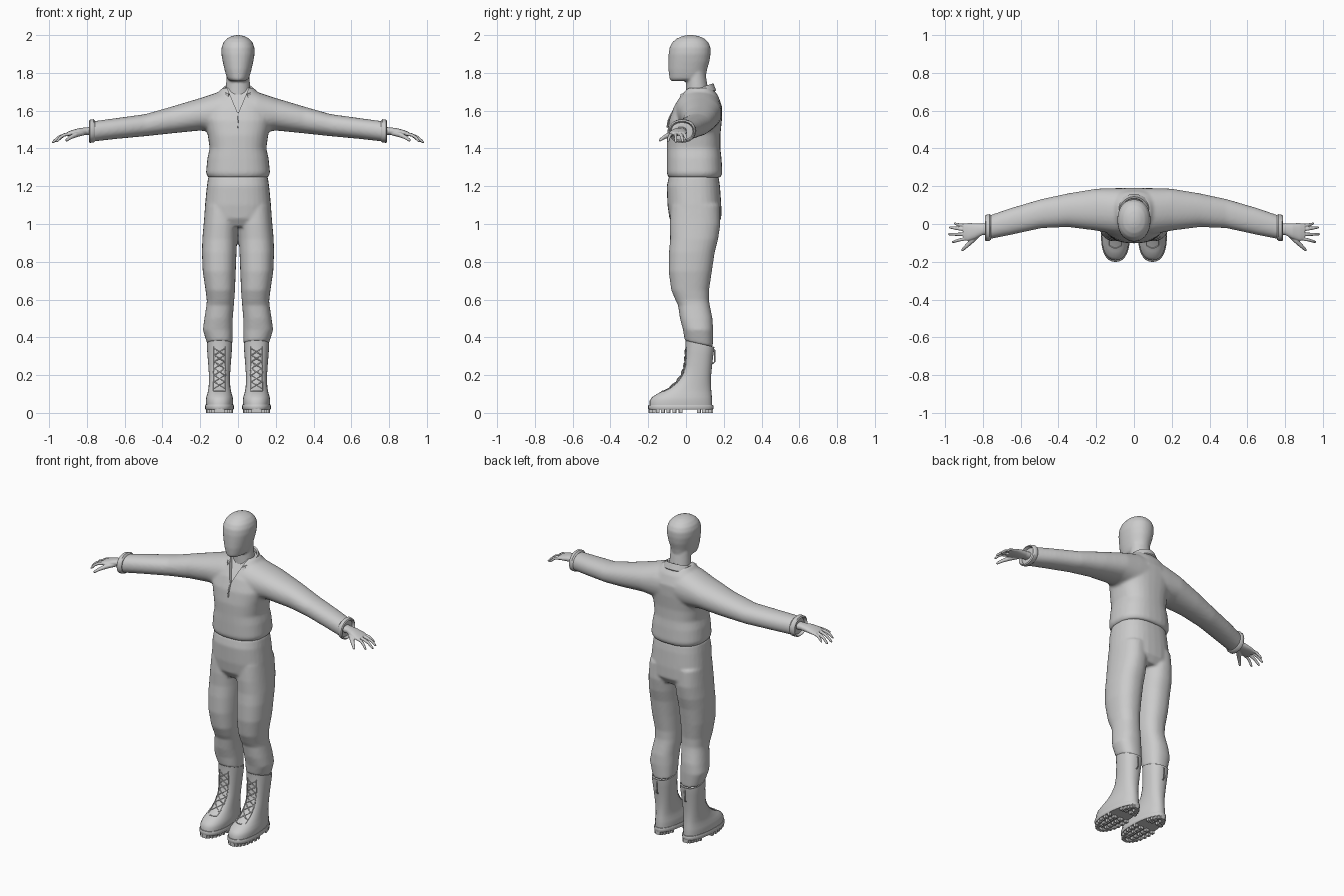
import bpy, math
from mathutils import Vector

if "Cube" in bpy.data.objects:
    bpy.data.objects.remove(bpy.data.objects["Cube"])

grey = bpy.data.materials.new("light grey")
grey.diffuse_color = (0.6, 0.6, 0.6, 1)
grey.use_nodes = True
grey.node_tree.nodes["Principled BSDF"].inputs["Base Color"].default_value = grey.diffuse_color


def make(name, parts, mirror=False, voxel=0, smooth=0, angle=45):
    """One object from a list of (verts, faces) parts, optionally fused by remeshing."""
    verts, faces = [], []
    for v, f in parts:
        faces += [[i + len(verts) for i in q] for q in f]
        verts += v
    me = bpy.data.meshes.new(name)
    me.from_pydata(verts, [], faces)
    me.materials.append(grey)
    ob = bpy.data.objects.new(name, me)
    bpy.context.collection.objects.link(ob)
    bpy.ops.object.select_all(action='DESELECT')
    ob.select_set(True)
    bpy.context.view_layer.objects.active = ob
    bpy.ops.object.mode_set(mode='EDIT')
    bpy.ops.mesh.select_all(action='SELECT')
    bpy.ops.mesh.normals_make_consistent(inside=False)
    bpy.ops.object.mode_set(mode='OBJECT')
    bpy.ops.object.shade_smooth_by_angle(angle=math.radians(angle))
    if mirror:
        ob.modifiers.new("mirror", 'MIRROR').use_mirror_merge = False
    if voxel:
        m = ob.modifiers.new("fuse", 'REMESH')
        m.mode, m.voxel_size, m.use_smooth_shade = 'VOXEL', voxel, True
        s = ob.modifiers.new("soften", 'SMOOTH')
        s.factor, s.iterations = 0.5, smooth
    return ob


def loft(rings, closed=True):
    """Skin a list of equal-length point rings, capping the ends."""
    n = len(rings[0])
    verts = [p for r in rings for p in r]
    faces = [[k*n + i, k*n + (i+1) % n, (k+1)*n + (i+1) % n, (k+1)*n + i]
             for k in range(len(rings)-1) for i in range(n if closed else n-1)]
    if closed:
        faces += [list(range(n)), list(range(len(verts)-n, len(verts)))]
    return verts, faces


def oval(n, p):
    for i in range(n):
        a = 2*math.pi*i/n
        c, s = math.cos(a), math.sin(a)
        yield math.copysign(abs(c)**(2/p), c), math.copysign(abs(s)**(2/p), s)


def zring(z, x0, x1, y0, y1, tilt=0, taper=0, p=2.3, n=32):
    """Level ring; tilt lifts the back, taper narrows the back."""
    return [((x0+x1)/2 + (x1-x0)/2*c*(1-taper*s), (y0+y1)/2 + (y1-y0)/2*s, z + tilt*s)
            for c, s in oval(n, p)]


def xring(x, y0, y1, z0, z1, p=2.2, n=28):
    return [(x, (y0+y1)/2 + (y1-y0)/2*c, (z0+z1)/2 + (z1-z0)/2*s) for c, s in oval(n, p)]


def tube(points, radii, n=8):
    pts = [Vector(p) for p in points]
    rings = []
    for i, p in enumerate(pts):
        d = (pts[min(i+1, len(pts)-1)] - pts[max(i-1, 0)]).normalized()
        u = d.cross(Vector((0.13, 0.31, 0.94))).normalized()
        w = d.cross(u)
        rings.append([tuple(p + radii[i]*(u*c + w*s)) for c, s in oval(n, 2)])
    return loft(rings)


def box(x, y, z, sx, sy, sz):
    return loft([[(x+a*sx/2, y+b*sy/2, z+k*sz/2) for a, b in ((-1, -1), (1, -1), (1, 1), (-1, 1))]
                 for k in (-1, 1)])


# Head and neck
head = [(1.79, .064, -.09, .107), (1.82, .072, -.093, .112), (1.86, .081, -.093, .124),
        (1.90, .088, -.092, .13), (1.935, .087, -.087, .13), (1.962, .077, -.072, .118),
        (1.982, .059, -.048, .097), (1.994, .036, -.02, .07), (2.0, .012, .005, .04)]
chin = [(1.757, .04, -.078, .08), (1.768, .056, -.087, .1)]
neck = [(1.66, .07, .0, .125), (1.72, .064, .0, .116), (1.77, .062, .0, .108), (1.82, .06, .01, .1)]
make("head", [loft([zring(z, -w, w, a, b, p=2.15) for z, w, a, b in chin + head]),
              loft([zring(z, -w, w, a, b, p=2) for z, w, a, b in neck])], voxel=.007, smooth=3)

# Shirt: torso and sleeves fused
torso = [(1.245, .158, -.093, .183), (1.27, .170, -.102, .193), (1.35, .162, -.102, .188),
         (1.40, .150, -.101, .182), (1.47, .160, -.101, .182), (1.55, .180, -.09, .19),
         (1.62, .170, -.065, .192), (1.68, .120, -.03, .17), (1.72, .085, .0, .14)]
sleeve = [(0, -.06, .19, 1.48, 1.715), (.1, -.055, .19, 1.48, 1.70), (.2, -.035, .187, 1.495, 1.667),
          (.35, -.016, .162, 1.48, 1.622), (.49, -.022, .132, 1.465, 1.582),
          (.65, -.057, .085, 1.45, 1.56), (.775, -.082, .042, 1.436, 1.543)]
arms = [xring(-r[0], *r[1:]) for r in sleeve[:0:-1]] + [xring(*r) for r in sleeve]
shirt = make("shirt", [loft([zring(z, -w, w, a, b, p=2.5) for z, w, a, b in torso]), loft(arms)],
             voxel=.009, smooth=5)

# Open neck cut into the shirt
vee = [(-.062, 1.73), (.062, 1.73), (0, 1.585)]
cutter = make("neck_opening_cutter", [loft([[(x, -.3, z) for x, z in vee],
              [(x, .03 if z > 1.7 else -.066, z) for x, z in vee]])])
cutter.hide_render = True
cutter.display_type = 'WIRE'
cut = shirt.modifiers.new("neck opening", 'BOOLEAN')
cut.object, cut.operation, cut.solver = cutter, 'DIFFERENCE', 'EXACT'
shirt.modifiers.new("crisp edges", 'EDGE_SPLIT').split_angle = math.radians(50)

# Front placket seam
make("placket", [tube([(0, -.074, 1.59), (0, -.093, 1.55), (0, -.1, 1.51)], [.004]*3, 6)])

# Cuffs
make("cuff", [loft([xring(.757, -.082, .047, 1.438, 1.547), xring(.765, -.089, .052, 1.431, 1.555),
                    xring(.785, -.091, .048, 1.43, 1.552), xring(.79, -.085, .041, 1.437, 1.544),
                    xring(.772, -.078, .036, 1.445, 1.536)])], mirror=True)

# Folded collar: inner stand, fold, and fall ending in pointed tips
rows = []
for rx, ry, dz, drop in ((.07, .074, -.035, 0), (.074, .08, .0, .0), (.08, .086, .003, .004),
                         (.098, .098, -.03, .045), (.094, .095, -.035, .045)):
    row = []
    for i in range(33):
        t = i/16 - 1
        a = math.pi/2 + t*math.radians(140)
        tip = max(0, abs(t) - .55)/.45
        row.append((rx*math.cos(a), .058 + ry*math.sin(a) - .02*tip,
                    1.71 + .03*math.sin(a) + dz - drop*tip**2))
    rows.append(row)
collar = make("collar", [loft(rows, closed=False)])
thick = collar.modifiers.new("cloth", 'SOLIDIFY')
thick.thickness, thick.offset = .005, 0

# Hands: palm, four fingers and thumb fused
palm = [(.76, -.055, .005, 1.47, 1.515), (.80, -.058, .002, 1.472, 1.512), (.84, -.078, .004, 1.468, 1.508),
        (.88, -.09, .005, 1.466, 1.497), (.905, -.085, .002, 1.464, 1.487)]
fingers = [(-.008, .955, .002, 1.44, .0085), (-.03, .98, -.018, 1.43, .0095),
           (-.055, .985, -.054, 1.428, .0095), (-.078, .965, -.095, 1.432, .009)]
hand = [loft([xring(*r) for r in palm])]
for y, tx, ty, tz, r in fingers:
    hand.append(tube([(.885, y, 1.478), (.92, y*.7+ty*.3, 1.472), ((tx+.92)/2, y*.3+ty*.7, 1.458),
                      (tx-.008, ty, tz+.008), (tx, ty, tz+.002)], [r, r, r*.9, r*.75, r*.35]))
hand.append(tube([(.82, -.05, 1.482), (.86, -.09, 1.472), (.888, -.118, 1.458), (.908, -.137, 1.444),
                  (.912, -.142, 1.441)], [.014, .014, .0105, .008, .004]))
make("hand", hand, mirror=True, voxel=.0035, smooth=2)

# Trousers: hips and two legs fused
hips = [(1.255, .157, -.09, .172), (1.2, .165, -.102, .18), (1.1, .175, -.098, .187),
        (1.03, .178, -.088, .187), (.985, .165, -.06, .16)]
leg = [(1.1, .0, .174, -.08, .178), (1.0, .002, .182, -.086, .182), (.92, .005, .189, -.084, .17),
       (.85, .008, .191, -.09, .152), (.75, .012, .187, -.092, .137), (.65, .016, .172, -.078, .122),
       (.595, .02, .165, -.055, .122), (.57, .022, .167, -.042, .126), (.5, .028, .178, -.032, .14),
       (.44, .028, .186, -.016, .144), (.365, .03, .163, -.006, .142)]
parts = [loft([zring(z, -w, w, a, b, p=2.5) for z, w, a, b in hips])]
for s in (1, -1):
    parts.append(loft([zring(z, s*x0, s*x1, a, b, tilt=-.016 if z < .4 else 0)
                       for z, x0, x1, a, b in leg]))
make("trousers", parts, voxel=.008, smooth=4).modifiers.new(
    "crisp hem", 'EDGE_SPLIT').split_angle = math.radians(50)

# Boots: (height, half width, front, back, tilt, heel taper)
CX = .098
boot = [(.04, .07, -.193, .138, 0, .12), (.065, .072, -.192, .138, 0, .12), (.085, .069, -.178, .137, 0, .11),
        (.105, .063, -.145, .135, 0, .1), (.13, .058, -.095, .133, 0, .07), (.16, .056, -.058, .132, 0, .03),
        (.20, .056, -.026, .133, 0, 0), (.25, .059, -.01, .138, 0, 0), (.31, .064, -.004, .144, -.008, 0),
        (.352, .067, -.003, .149, -.017, 0), (.366, .067, -.004, .15, -.017, 0),
        (.366, .061, .003, .142, -.017, 0), (.35, .06, .004, .141, -.017, 0)]
make("boot", [loft([zring(z, CX-w, CX+w, a, b, t, tp) for z, w, a, b, t, tp in boot])], mirror=True)

# Soles with a welt, and a tread of lugs around the rim and middle
sole = [(.017, .072), (.022, .075), (.036, .076), (.043, .073)]
make("sole", [loft([zring(z, CX-w, CX+w, -.125-w, .07+w, 0, .12) for z, w in sole])], mirror=True)
lugs = []
for i in range(30):
    a = 2*math.pi*i/30
    y = -.028 + .163*math.sin(a)
    if not .0 < y < .045:
        lugs.append(box(CX + .062*math.cos(a)*(1-.12*math.sin(a)), y, .011, .018, .018, .022))
for y in (-.15, -.12, -.09, -.06, -.03, .07, .1):
    lugs += [box(CX + x, y, .011, .022, .018, .022) for x in (-.022, .022)]
make("tread_lugs", lugs, mirror=True)


# Crossed laces, edge trims and tongue following the front of the boot
def front(z, x):
    for (z0, w0, a0, b0, *_), (z1, w1, a1, b1, *_) in zip(boot, boot[1:]):
        if z0 <= z <= z1:
            t = (z-z0)/(z1-z0)
            w, a, b = w0+t*(w1-w0), a0+t*(a1-a0), b0+t*(b1-b0)
            return (a+b)/2 - (b-a)/2*(1-abs(x/w)**2.3)**(1/2.3) - .002
    return 0


laces = []
for k in range(6):
    z = .13 + .035*k
    for s in (1, -1):
        path = [(s*x, z + .035*(x+.028)/.056) for x in (-.028, -.014, 0, .014, .028)]
        laces.append(tube([(CX+x, front(h, x), h) for x, h in path], [.003]*5, 6))
for s in (-1, 1):
    path = [(s*.031, .115 + .0235*i) for i in range(11)]
    laces.append(tube([(CX+x, front(h, x)+.001, h) for x, h in path], [.0028]*11, 6))
laces.append(tube([(CX+x, front(.115, x), .115) for x in (-.031, -.015, 0, .015, .031)], [.0028]*5, 6))
make("boot_laces", laces, mirror=True)

# Pull loop at the back of each boot
make("pull_loop", [tube([(CX, .143, .34), (CX, .153, .33), (CX, .153, .27), (CX, .139, .26)], [.004]*4, 6)],
     mirror=True)
